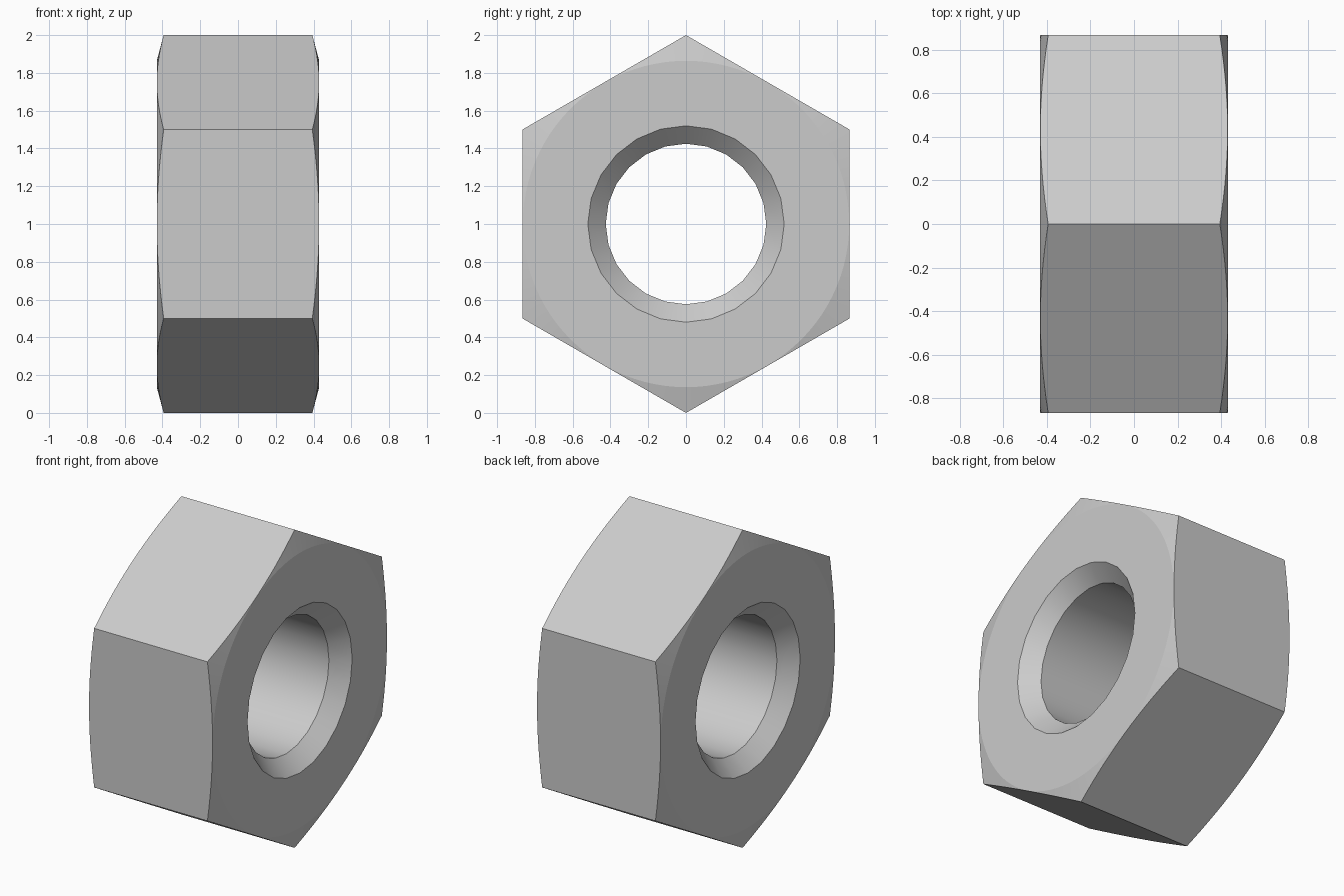
import bpy
import bmesh
from math import sin, cos, tan, radians, tau, pi

cube = bpy.data.objects.get("Cube")
if cube:
    bpy.data.objects.remove(cube)

HALF = 0.43            # half thickness along x
APOTHEM = cos(pi / 6)  # hexagon flat distance for a corner radius of 1
FACE_R = 0.864         # flat washer-like face
MOUTH_R, BORE_R = 0.52, 0.425
SEG, SUB = 24, 4       # bore sides, outer steps per bore side
OUT = SEG * SUB

steel = bpy.data.materials.new("grey steel")
steel.use_nodes = True
steel.diffuse_color = (0.6, 0.6, 0.6, 1)
steel.node_tree.nodes["Principled BSDF"].inputs["Base Color"].default_value = (0.6, 0.6, 0.6, 1)

bm = bmesh.new()


def ring(count, radius, depth):
    """Ring around the x axis; radius and depth are functions of angle and radius."""
    verts = []
    for i in range(count):
        a = tau * i / count
        r = radius(a)
        verts.append(bm.verts.new((depth(r), r * sin(a), 1 + r * cos(a))))
    return verts


def bridge(a, b):
    n = len(a)
    for i in range(n):
        j = (i + 1) % n
        bm.faces.new((a[i], a[j], b[j], b[i]))


def hex_radius(a):
    return APOTHEM / cos(a % (pi / 3) - pi / 6)


bores, edges = [], []
for s in (-1, 1):
    # Bore mouth with a 45 degree countersink
    bore = ring(SEG, lambda a: BORE_R, lambda r: s * (HALF - MOUTH_R + BORE_R))
    mouth = ring(SEG, lambda a: MOUTH_R, lambda r: s * HALF)
    bridge(bore, mouth)
    # Flat end face
    rim = ring(OUT, lambda a: FACE_R, lambda r: s * HALF)
    for i in range(SEG):
        outer = [rim[(i * SUB + k) % OUT] for k in range(SUB + 1)]
        bm.faces.new([mouth[(i + 1) % SEG], mouth[i]] + outer)
    # Conical chamfer that cuts the six corners
    edge = ring(OUT, hex_radius, lambda r: s * (HALF - (r - FACE_R) * tan(radians(15))))
    bridge(rim, edge)
    bores.append(bore)
    edges.append(edge)

# Bore wall and hexagon flats
bridge(*bores)
bridge(*edges)
bmesh.ops.recalc_face_normals(bm, faces=bm.faces[:])

# Smooth round surfaces, crisp edges around flats and end faces
for f in bm.faces:
    f.smooth = True
for e in bm.edges:
    on_end = any(abs(f.normal.x) > 0.999 for f in e.link_faces)
    e.smooth = not on_end and e.calc_face_angle(0) < radians(20)

mesh = bpy.data.meshes.new("hex_nut")
bm.to_mesh(mesh)
bm.free()
mesh.materials.append(steel)
nut = bpy.data.objects.new("hex_nut", mesh)
bpy.context.collection.objects.link(nut)
